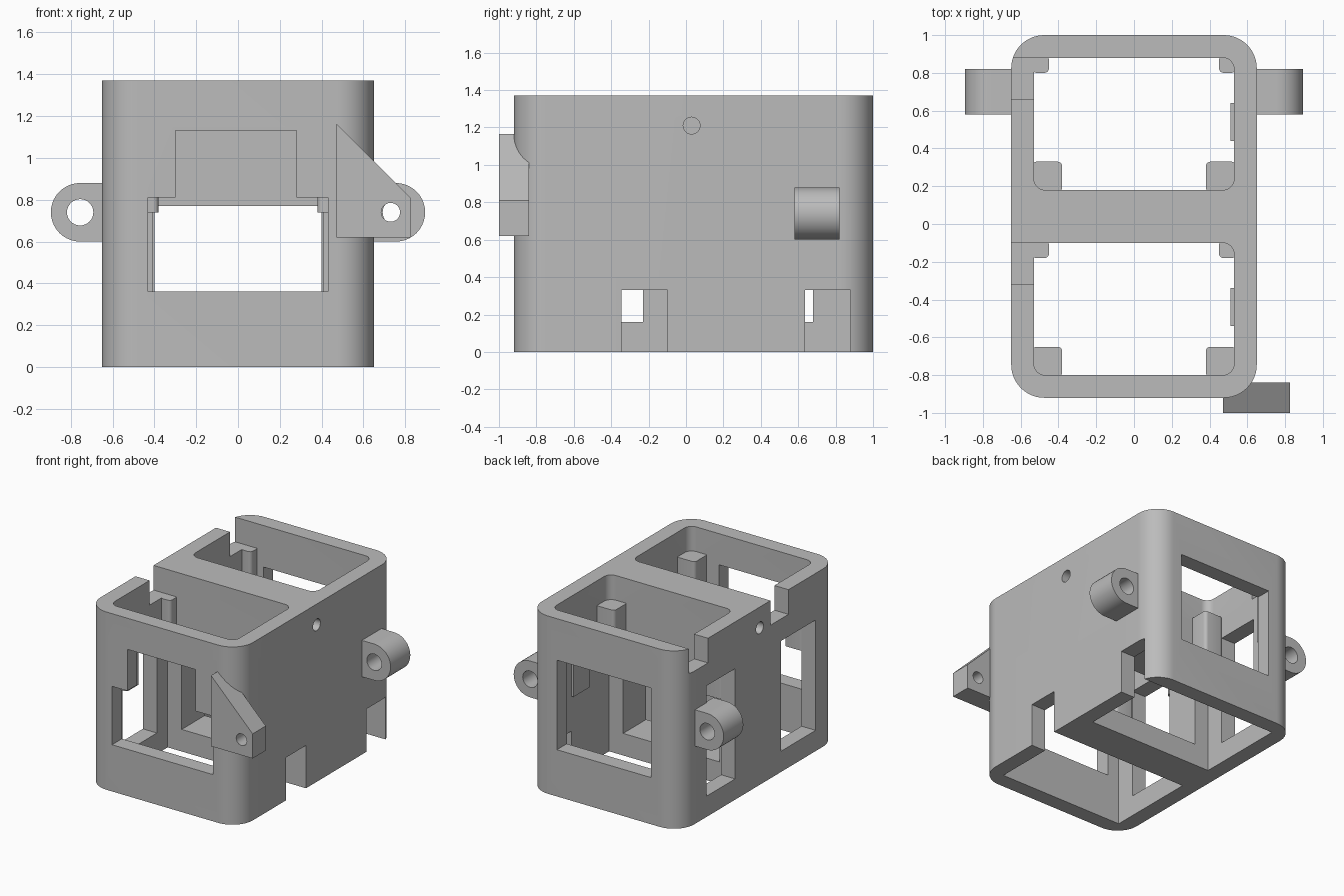
import bpy, bmesh, math
from mathutils import Vector

old = bpy.data.objects.get("Cube")
if old:
    bpy.data.objects.remove(old, do_unlink=True)

grey = bpy.data.materials.new("plain grey")
grey.use_nodes = True
COLOUR = (0.5, 0.5, 0.5, 1)
grey.diffuse_color = COLOUR
grey.node_tree.nodes["Principled BSDF"].inputs["Base Color"].default_value = COLOUR


def prism(name, pts, axis, lo, hi):
    """Extrude a 2D outline along an axis; outline uses the other two axes in order."""
    def place(p, t):
        c = list(p)
        c.insert("xyz".index(axis), t)
        return Vector(c)
    bm = bmesh.new()
    a = [bm.verts.new(place(p, lo)) for p in pts]
    b = [bm.verts.new(place(p, hi)) for p in pts]
    bm.faces.new(a)
    bm.faces.new(b[::-1])
    n = len(pts)
    for i in range(n):
        j = (i + 1) % n
        bm.faces.new((a[j], a[i], b[i], b[j]))
    bmesh.ops.recalc_face_normals(bm, faces=bm.faces)
    me = bpy.data.meshes.new(name)
    bm.to_mesh(me)
    bm.free()
    me.materials.append(grey)
    ob = bpy.data.objects.new(name, me)
    bpy.context.collection.objects.link(ob)
    return ob


def arc(cx, cy, r, start, end, n):
    return [(cx + r * math.cos(math.radians(start + (end - start) * i / n)),
             cy + r * math.sin(math.radians(start + (end - start) * i / n)))
            for i in range(n + 1)]


def circle(cx, cy, r, n=32):
    return arc(cx, cy, r, 0, 360, n)[:-1]


def rect(x0, x1, y0, y1):
    return [(x0, y0), (x1, y0), (x1, y1), (x0, y1)]


def round_rect(x0, x1, y0, y1, r, n=8):
    return (arc(x1 - r, y1 - r, r, 0, 90, n) + arc(x0 + r, y1 - r, r, 90, 180, n)
            + arc(x0 + r, y0 + r, r, 180, 270, n) + arc(x1 - r, y0 + r, r, 270, 360, n))


def cut(target, *args):
    tool = prism("cutter", *args)
    tool.hide_render = True
    mod = target.modifiers.new("cut", 'BOOLEAN')
    mod.operation, mod.solver, mod.object = 'DIFFERENCE', 'EXACT', tool
    bpy.ops.object.select_all(action='DESELECT')
    bpy.context.view_layer.objects.active = target
    target.select_set(True)
    bpy.ops.object.modifier_apply(modifier=mod.name)
    bpy.data.objects.remove(tool, do_unlink=True)


H = 1.37        # body height
W = 0.65        # body half width
P = 0.53        # pocket half width
LEDGE = 1.18    # top of the corner posts and floor of the rim slots
POST_LOW = 0.74
POCKETS = ((-0.80, -0.10), (0.18, 0.88))

# Main housing with two open pockets
body = prism("housing", round_rect(-W, W, -0.92, 1.0, 0.175, 14), 'z', 0, H)
for y0, y1 in POCKETS:
    cut(body, round_rect(-P, P, y0, y1, 0.06), 'z', LEDGE - 0.02, H + 0.1)
    cut(body, rect(-P, P, y0, y1), 'z', -0.1, LEDGE)
    # Rim slot and lower cable notch
    cut(body, rect(y1 - 0.22, y1, LEDGE, H + 0.1), 'x', -W - 0.1, -0.45)
    cut(body, rect(y1 - 0.245, y1, -0.1, 0.33), 'x', P - 0.03, W + 0.1)

# Stepped front window, centre opening and back window
cut(body, [(-0.43, 0.36), (0.43, 0.36), (0.43, 0.81), (0.28, 0.81),
           (0.28, 1.13), (-0.30, 1.13), (-0.30, 0.81), (-0.43, 0.81)],
    'y', -1.1, -0.75)
cut(body, rect(-0.41, 0.41, 0.17, 0.77), 'y', -0.15, 0.23)
cut(body, rect(-0.40, 0.40, 0.36, 1.05), 'y', 0.83, 1.1)

# Side windows in the -x wall
for y0, y1 in ((-0.65, -0.23), (0.33, 0.68)):
    cut(body, rect(y0, y1, 0.16, 1.01), 'x', -W - 0.1, -P + 0.05)

# Blind pin holes in the ends of the centre wall
for s in (-1, 1):
    cut(body, circle(0.03, 1.21, 0.045), 'x', *sorted((s * 0.35, s * (W + 0.1))))

parts = [body]

# Corner posts and thin wall pads inside each pocket
E = 0.01
for tag, (y0, y1) in zip(("front", "back"), POCKETS):
    for side, s in (("right", -1), ("left", 1)):
        for kind, size, ya, yb in (("large", 0.15, y0 - E, y0 + 0.15),
                                   ("small", 0.08, y1 - 0.08, y1 + E)):
            xa, xb = sorted((s * (P - size), s * (P + E)))
            parts.append(prism(f"{tag}_{side}_{kind}_post",
                               round_rect(xa, xb, ya, yb, 0.025, 5), 'z', POST_LOW, LEDGE))
    parts.append(prism(f"{tag}_wall_pad", rect(y0 + 0.26, y0 + 0.46, 0.6, LEDGE - 0.1),
                       'x', P - 0.02, P + E))

# Side mounting ears
for side, s in (("right", -1), ("left", 1)):
    outline = [(0.64, 0.60)] + arc(0.755, 0.74, 0.14, -90, 90, 20) + [(0.64, 0.88)]
    ear = prism(f"{side}_ear", [(s * x, z) for x, z in outline], 'y', 0.58, 0.82)
    cut(ear, circle(s * 0.755, 0.74, 0.063), 'y', 0.5, 0.9)
    parts.append(ear)

# Sloped front bracket
bracket = prism("front_bracket", [(0.47, 0.62), (0.825, 0.62), (0.825, 0.81), (0.47, 1.165)],
                'y', -1.0, -0.84)
cut(bracket, circle(0.73, 0.74, 0.045), 'y', -1.1, -0.7)
parts.append(bracket)

# Smooth the curved walls while keeping edges sharp
bpy.ops.object.select_all(action='DESELECT')
for ob in parts:
    ob.select_set(True)
bpy.context.view_layer.objects.active = body
bpy.ops.object.shade_smooth_by_angle(angle=math.radians(30))
